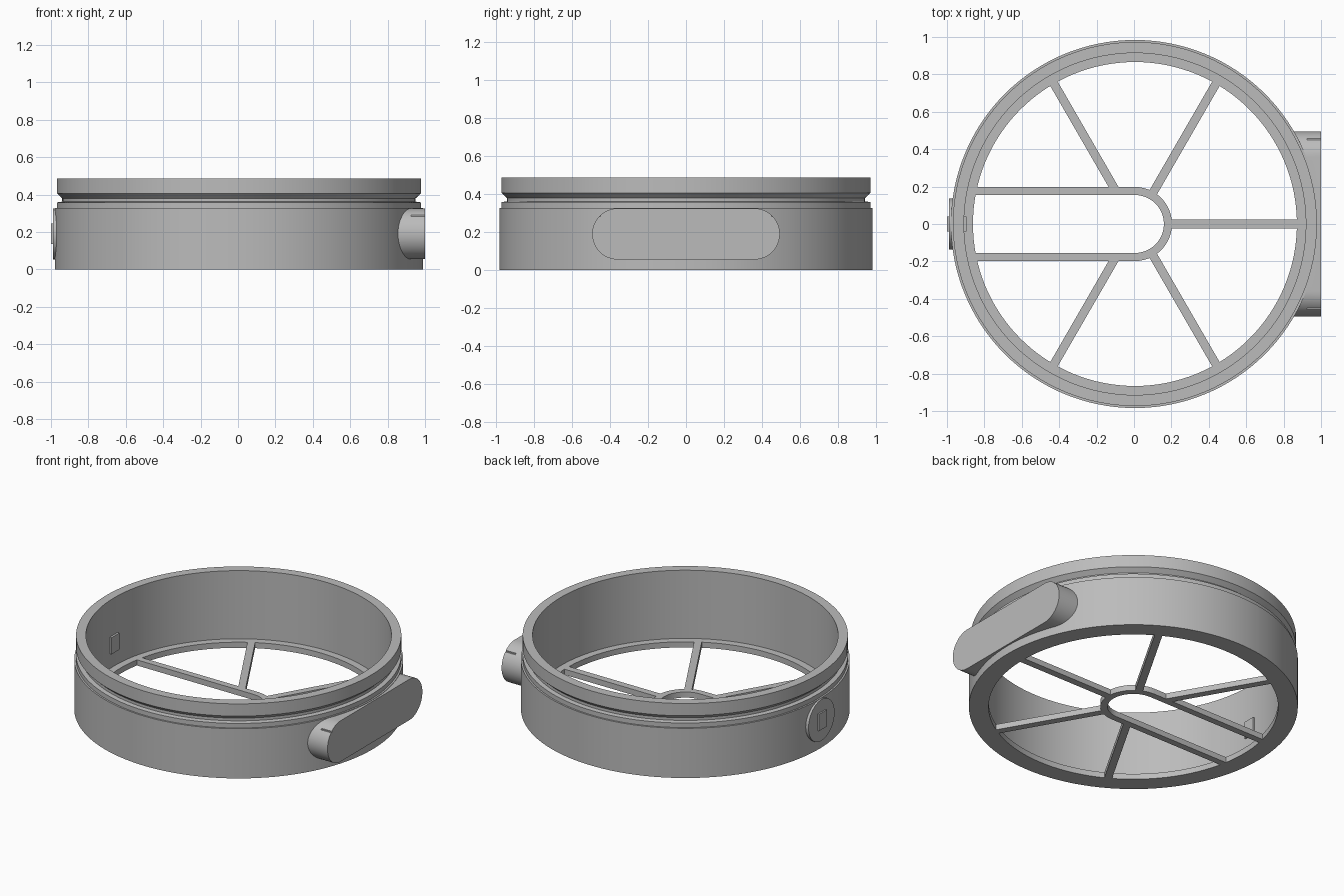
import bpy, bmesh, math
from mathutils import Matrix

if "Cube" in bpy.data.objects:
    bpy.data.objects.remove(bpy.data.objects["Cube"])

CX = 0.005      # ring axis
MID = 0.19      # height of the side fittings
FLOOR = 0.037   # thickness of flange and spokes

grey = bpy.data.materials.new("mid_grey")
grey.diffuse_color = (0.5, 0.5, 0.5, 1)
grey.use_nodes = True
grey.node_tree.nodes["Principled BSDF"].inputs["Base Color"].default_value = grey.diffuse_color


def finish(name, bm, helper=False):
    bmesh.ops.recalc_face_normals(bm, faces=bm.faces)
    mesh = bpy.data.meshes.new(name)
    bm.to_mesh(mesh)
    bm.free()
    ob = bpy.data.objects.new(name, mesh)
    bpy.context.collection.objects.link(ob)
    mesh.materials.append(grey)
    ob.hide_render = helper
    return ob


def smooth(ob):
    bpy.ops.object.select_all(action='DESELECT')
    ob.select_set(True)
    bpy.context.view_layer.objects.active = ob
    bpy.ops.object.shade_smooth_by_angle(angle=math.radians(25))


def lathe(name, profile, n=128, helper=False):
    bm = bmesh.new()
    rings = []
    for i in range(n):
        a = 2 * math.pi * i / n
        rings.append([bm.verts.new((CX + r * math.cos(a), r * math.sin(a), z)) for r, z in profile])
    m = len(profile)
    for i in range(n):
        p, q = rings[i], rings[(i + 1) % n]
        for j in range(m):
            bm.faces.new((p[j], q[j], q[(j + 1) % m], p[(j + 1) % m]))
    return finish(name, bm, helper)


def prism(name, outline, depth, place, helper=False):
    """Extrude an outline; place(u, v, w) maps it into the scene."""
    bm = bmesh.new()
    lo = [bm.verts.new(place(u, v, depth[0])) for u, v in outline]
    hi = [bm.verts.new(place(u, v, depth[1])) for u, v in outline]
    bm.faces.new(lo)
    bm.faces.new(hi)
    n = len(outline)
    for i in range(n):
        j = (i + 1) % n
        bm.faces.new((lo[i], lo[j], hi[j], hi[i]))
    return finish(name, bm, helper)


def box(name, x, y, z, turn=0, helper=False):
    ob = prism(name, [(x[0], y[0]), (x[1], y[0]), (x[1], y[1]), (x[0], y[1])], z,
               lambda u, v, w: (u, v, w), helper)
    ob.data.transform(Matrix.Translation((CX, 0, 0)) @ Matrix.Rotation(turn, 4, 'Z'))
    return ob


def cut(ob, cutter):
    mod = ob.modifiers.new("cut", 'BOOLEAN')
    mod.operation = 'DIFFERENCE'
    mod.solver = 'EXACT'
    mod.object = cutter
    bpy.context.view_layer.objects.active = ob
    bpy.ops.object.modifier_apply(modifier=mod.name)
    bpy.data.objects.remove(cutter)


def arc(cx, r, a0, a1, n=24):
    return [(cx + r * math.cos(math.radians(a0 + (a1 - a0) * i / n)),
             r * math.sin(math.radians(a0 + (a1 - a0) * i / n))) for i in range(n + 1)]


# Round housing: stepped, grooved wall with an inner floor flange
smooth(lathe("housing_ring", [
    (0.866, 0), (0.984, 0), (0.984, 0.328), (0.973, 0.328), (0.973, 0.358),
    (0.945, 0.362), (0.945, 0.38), (0.973, 0.406), (0.973, 0.487),
    (0.914, 0.487), (0.914, FLOOR), (0.866, FLOOR)]))

# Slot frame in the floor: two rails joined by a half ring
outline = [(-0.86, -0.198)] + arc(0, 0.198, -90, 90) + [(-0.86, 0.198), (-0.86, 0.155)]
outline += arc(0, 0.155, 90, -90) + [(-0.86, -0.155)]
smooth(prism("slot_frame", outline, (0, FLOOR), lambda u, v, w: (u + CX, v, w)))

# Radial spokes
for deg in (0, 60, -60, 120, -120):
    start = 0.185 if abs(deg) < 90 else 0.21
    box("spoke", (start, 0.88), (-0.023, 0.023), (0, FLOOR), math.radians(deg))

# Wide rounded pad on the right, fitted to the wall
pad = prism("side_pad", arc(0.36, 0.135, -90, 90) + arc(-0.36, 0.135, 90, 270), (0.8, 1.0),
            lambda u, v, w: (w, u, MID + v))
cut(pad, lathe("wall_cutter", [(0.001, -0.5), (0.95, -0.5), (0.95, 1), (0.001, 1)], helper=True))
# Small slits in the rounded ends of the pad
for s in (-1, 1):
    cut(pad, box("slit_cutter", (0.92, 1.1), sorted((s * 0.45, s * 0.475)), (0.283, 0.293), helper=True))
smooth(pad)

# Round boss on the left with a square peg through the wall
smooth(prism("round_boss", arc(0, 0.136, 0, 352.5, 47), (-0.99, -0.93),
             lambda u, v, w: (w, u, MID + v)))
box("square_peg", (-1.005, -0.9), (-0.04, 0.04), (MID - 0.055, MID + 0.055))
